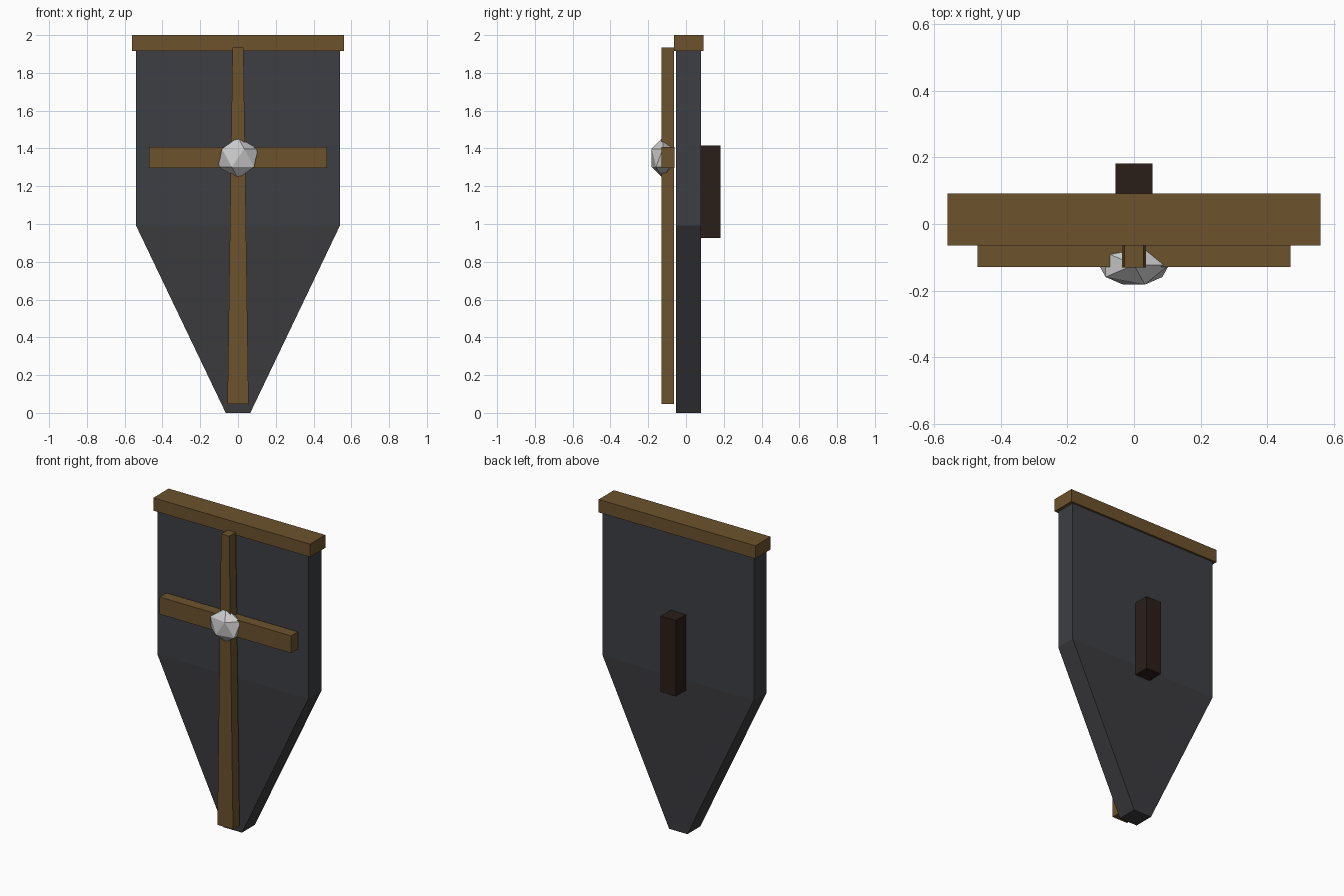
import bpy, bmesh
from mathutils import Matrix

if "Cube" in bpy.data.objects:
    bpy.data.objects.remove(bpy.data.objects["Cube"])


def material(name, rgb):
    m = bpy.data.materials.new(name)
    m.diffuse_color = (*rgb, 1)
    m.use_nodes = True
    m.node_tree.nodes["Principled BSDF"].inputs["Base Color"].default_value = m.diffuse_color
    return m


WOOD = material("wood", (0.15, 0.085, 0.026))
DARK_WOOD = material("dark_wood", (0.023, 0.013, 0.010))
IRON = material("iron", (0.047, 0.049, 0.056))
DARK_IRON = material("dark_iron", (0.043, 0.043, 0.047))


def finish(name, bm, mat=None):
    mesh = bpy.data.meshes.new(name)
    bmesh.ops.recalc_face_normals(bm, faces=bm.faces)
    bm.to_mesh(mesh)
    bm.free()
    ob = bpy.data.objects.new(name, mesh)
    bpy.context.collection.objects.link(ob)
    if mat:
        mesh.materials.append(mat)
    return ob


def tapered_bar(name, mat, w_low, w_high, y0, y1, z0, z1):
    """Box centred on x whose half width runs from w_low to w_high."""
    bm = bmesh.new()
    bmesh.ops.create_cube(bm, size=1)
    for v in bm.verts:
        top = v.co.z > 0
        half = w_high if top else w_low
        v.co = (half if v.co.x > 0 else -half,
                y1 if v.co.y > 0 else y0,
                z1 if top else z0)
    return finish(name, bm, mat)


# shield body: straight upper panel and tapered point
tapered_bar("upper_panel", IRON, 0.54, 0.54, -0.053, 0.079, 0.992, 1.93)
tapered_bar("lower_point", DARK_IRON, 0.065, 0.54, -0.053, 0.079, 0.0, 0.992)

# wooden cap, spine and cross bar
tapered_bar("top_rail", WOOD, 0.56, 0.56, -0.064, 0.092, 1.917, 2.0)
tapered_bar("spine", WOOD, 0.056, 0.029, -0.131, -0.064, 0.048, 1.934)
tapered_bar("cross_bar", WOOD, 0.47, 0.47, -0.129, -0.06, 1.297, 1.408)

# grip on the back
tapered_bar("rear_grip", DARK_WOOD, 0.055, 0.055, 0.075, 0.182, 0.926, 1.416)

# faceted boss in the middle of the cross
bm = bmesh.new()
bmesh.ops.create_icosphere(bm, subdivisions=1, radius=1,
                           matrix=Matrix.Translation((0, -0.1225, 1.35))
                           @ Matrix.Diagonal((0.118, 0.07, 0.108, 1)))
finish("boss", bm)
